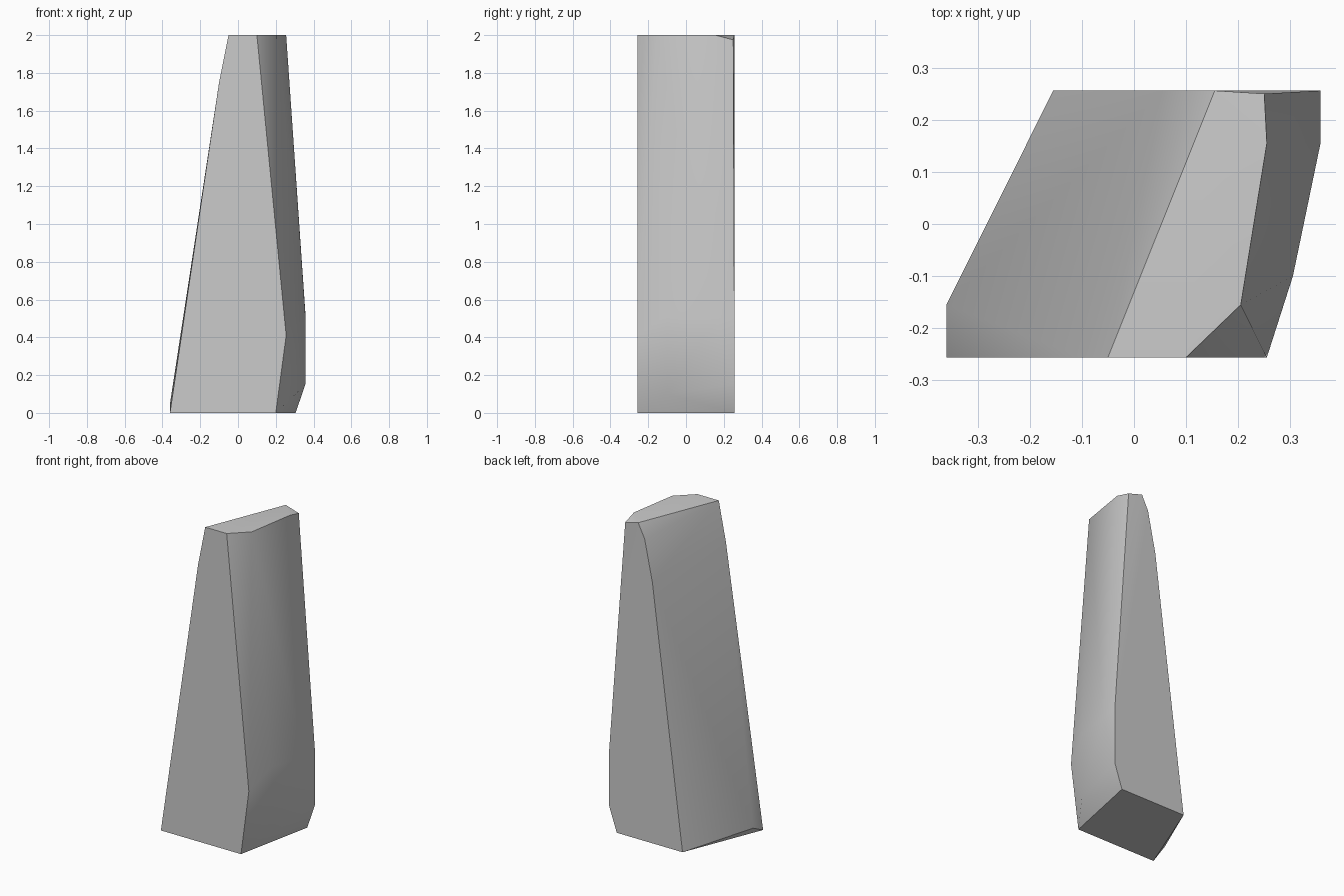
import bpy
import bmesh
import math

cube = bpy.data.objects.get("Cube")
if cube:
    bpy.data.objects.remove(cube, do_unlink=True)

# Plain grey stone
stone = bpy.data.materials.new("grey_stone")
stone.use_nodes = True
colour = (0.6, 0.6, 0.6, 1)
stone.diffuse_color = colour
stone.node_tree.nodes["Principled BSDF"].inputs["Base Color"].default_value = colour

DEPTH = 0.256

# Outline corners (x, z) of the flat front and back faces
front = [(-0.36, 0), (0.2, 0), (0.255, 0.41), (0.1, 2), (-0.05, 2), (-0.1, 1.75)]
back = [(-0.155, 0), (0.305, 0), (0.358, 0.155), (0.358, 0.51),
        (0.155, 2), (0.11, 1.91), (0.056, 1.65)]

# Chipped corners between the two faces
chips = [(0.205, -0.155, 2), (0.255, 0.155, 2), (0.25, 0.25, 1.975),
         (0.305, -0.1, 0.1), (0.305, -0.1, 0.52), (0.358, 0.155, 0.5),
         (-0.36, -0.155, 0.05)]

# Wrap the corners into one faceted pillar
corners = [(x, -DEPTH, z) for x, z in front] + [(x, DEPTH, z) for x, z in back] + chips
bm = bmesh.new()
for corner in corners:
    bm.verts.new(corner)
bmesh.ops.convex_hull(bm, input=bm.verts[:])
bmesh.ops.dissolve_limit(bm, angle_limit=math.radians(0.5),
                         verts=bm.verts[:], edges=bm.edges[:])
bmesh.ops.recalc_face_normals(bm, faces=bm.faces[:])

mesh = bpy.data.meshes.new("stone_pillar")
bm.to_mesh(mesh)
bm.free()
mesh.materials.append(stone)
pillar = bpy.data.objects.new("stone_pillar", mesh)
bpy.context.collection.objects.link(pillar)

# Soft facets with crisp main edges
bpy.ops.object.select_all(action='DESELECT')
pillar.select_set(True)
bpy.context.view_layer.objects.active = pillar
bpy.ops.object.shade_smooth_by_angle(angle=math.radians(40))
